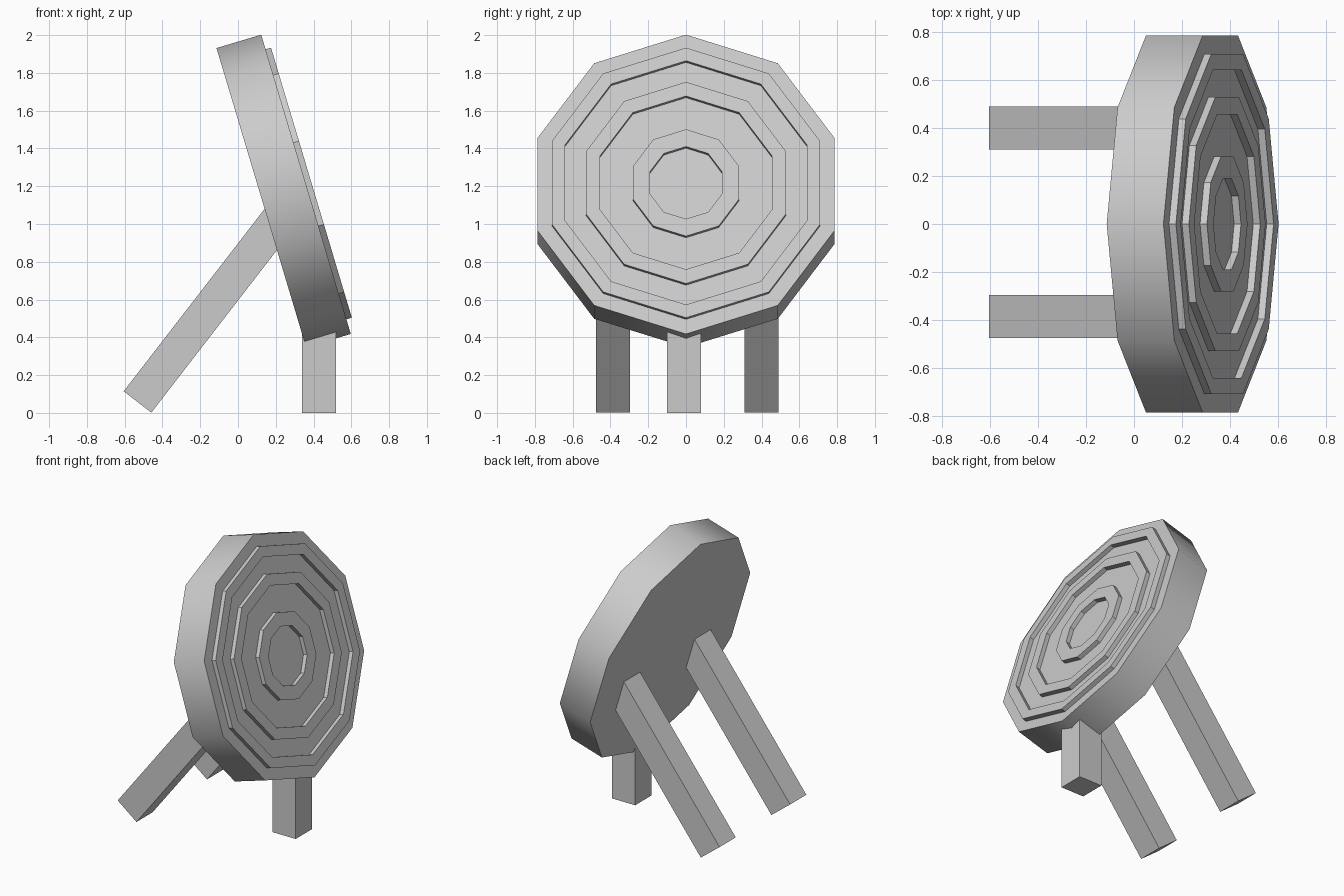
import bpy
import bmesh
from math import radians, cos, sin, pi
from mathutils import Matrix, Vector

cube = bpy.data.objects.get("Cube")
if cube:
    bpy.data.objects.remove(cube, do_unlink=True)

grey = bpy.data.materials.new("plain_grey")
grey.use_nodes = True
colour = (0.6, 0.6, 0.6, 1)
grey.diffuse_color = colour
grey.node_tree.nodes["Principled BSDF"].inputs["Base Color"].default_value = colour


def add_object(name, bm, matrix):
    bmesh.ops.recalc_face_normals(bm, faces=bm.faces)
    mesh = bpy.data.meshes.new(name)
    bm.to_mesh(mesh)
    bm.free()
    mesh.materials.append(grey)
    obj = bpy.data.objects.new(name, mesh)
    obj.matrix_world = matrix
    bpy.context.collection.objects.link(obj)
    return obj


def add_leg(name, size, centre, tilt=0.0):
    bm = bmesh.new()
    bmesh.ops.create_cube(bm, size=1, matrix=Matrix.Diagonal((*size, 1)))
    place = Matrix.Translation(centre) @ Matrix.Rotation(tilt, 4, "Y")
    return add_object(name, bm, place)


# Round board: a ten-sided stepped profile, turned around its axis
SIDES = 10
THICK = 0.247
RAISE = 0.03
profile = [(0.827, -THICK), (0.827, 0)]
for outer, inner in ((0.746, 0.674), (0.557, 0.479), (0.295, 0.2)):
    profile += [(outer, 0), (outer, RAISE), (inner, RAISE), (inner, 0)]

bm = bmesh.new()
loops = []
for radius, height in profile:
    angles = [2 * pi * i / SIDES for i in range(SIDES)]
    loops.append([bm.verts.new((radius * cos(a), radius * sin(a), height)) for a in angles])
for n, (low, high) in enumerate(zip(loops, loops[1:])):
    for i in range(SIDES):
        j = (i + 1) % SIDES
        face = bm.faces.new((low[i], low[j], high[j], high[i]))
        face.smooth = n == 0  # only the outer rim is shaded round
bm.faces.new(loops[0])
bm.faces.new(loops[-1])
lean = Matrix.Rotation(radians(90 - 16.67), 4, "Y")
add_object("round_board", bm, Matrix.Translation((0.36, 0, 1.21)) @ lean)

# Short upright front leg, its top sunk into the board
add_leg("front_leg", (0.18, 0.18, 0.5), (0.43, -0.01, 0.25))

# Two long sloping rear legs
tilt = radians(37.7)
length, width = 1.33, 0.185
along = Vector((sin(tilt), 0, cos(tilt)))
foot = Vector((-0.532, 0, 0.058))
for side, y in (("left", 0.4), ("right", -0.386)):
    centre = foot + along * length / 2 + Vector((0, y, 0))
    add_leg("rear_leg_" + side, (width, 0.18, length), centre, tilt)
